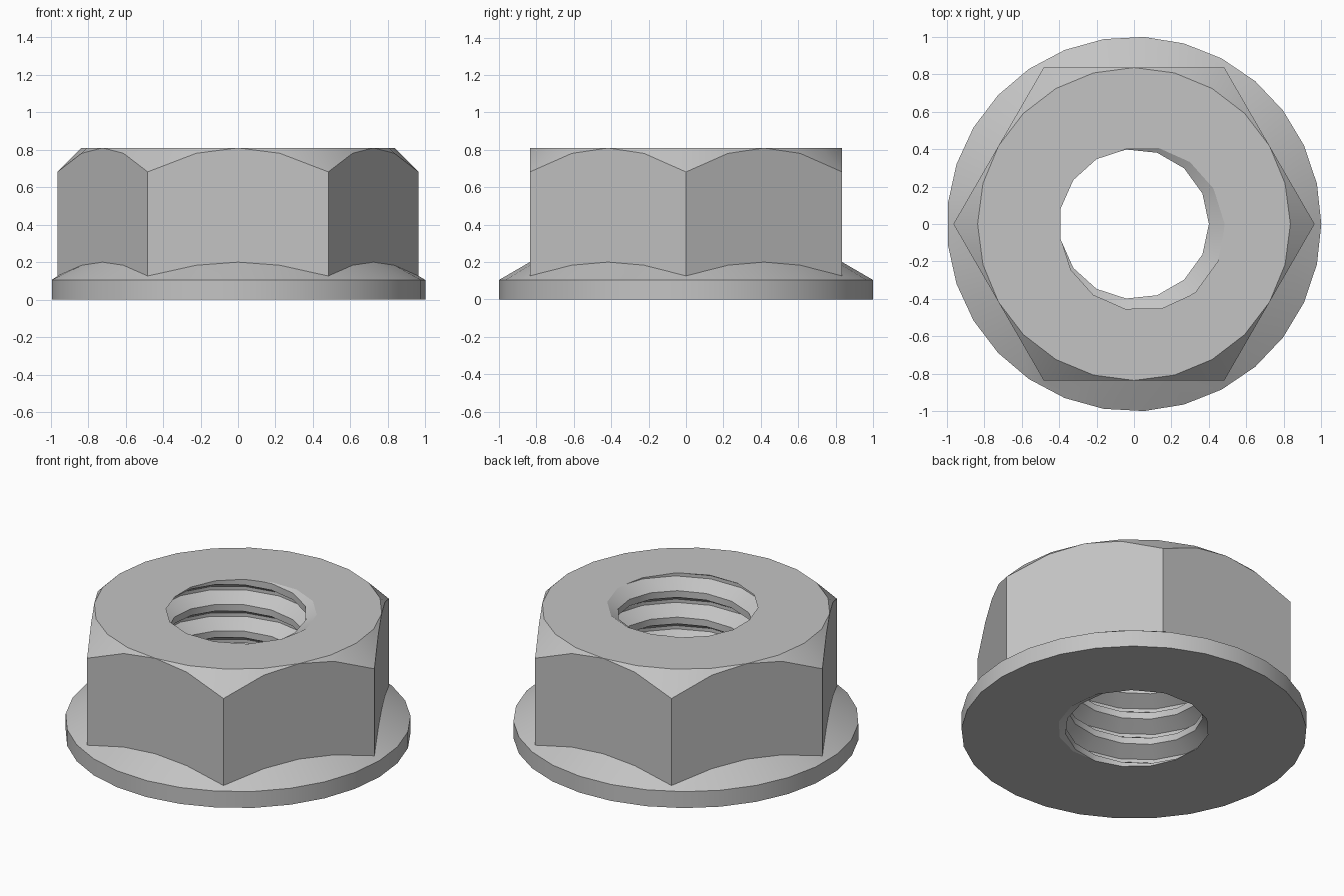
import bpy, bmesh
from math import pi, tau, cos, sin, radians

cube = bpy.data.objects.get("Cube")
if cube:
    bpy.data.objects.remove(cube)

HEIGHT, RIM = 0.81, 0.105            # nut height, flange rim height
APOTHEM, CORNER = 0.835, 0.966       # hexagon inscribed / corner radius
HEX_N, RIM_N, BORE_N = 24, 29, 15    # segments around each ring
MINOR, MAJOR, PITCH = 0.40, 0.49, 0.169

bm = bmesh.new()


def polar(r, a, z):
    return bm.verts.new((r * cos(a), r * sin(a), z))


def loop_edges(verts):
    ring = verts[1:] + verts[:1]
    return [bm.edges.get(p) or bm.edges.new(p) for p in zip(verts, ring)]


def wall(lower, upper):
    n = len(lower)
    for i in range(n):
        k = (i + 1) % n
        bm.faces.new((lower[i], lower[k], upper[k], upper[i]))


# Threaded bore: a helical strip, cut off level with both ends
# each row is (fraction of pitch, radius): flat crest, flank, flat root, flank
profile = [(-0.125, MINOR), (0.125, MINOR), (0.4375, MAJOR), (0.5625, MAJOR)]
turns = int(HEIGHT / PITCH) + 5
start = HEIGHT - PITCH * (turns - 2 + radians(150) / tau)
columns = []
for i in range(BORE_N + 1):
    a = tau * i / BORE_N
    columns.append([polar(r, a, start + PITCH * (t + f + i / BORE_N))
                    for t in range(turns) for f, r in profile])
for left, right in zip(columns, columns[1:]):
    for j in range(len(left) - 1):
        bm.faces.new((left[j], left[j + 1], right[j + 1], right[j]))
bmesh.ops.remove_doubles(bm, verts=bm.verts[:], dist=0.0005)
for z, direction in ((0, -1), (HEIGHT, 1)):
    bmesh.ops.bisect_plane(bm, geom=bm.verts[:] + bm.edges[:] + bm.faces[:],
                           dist=1e-6, plane_co=(0, 0, z),
                           plane_no=(0, 0, direction), clear_outer=True)


def bore_rim(z):
    return [e for e in bm.edges if e.is_boundary
            and all(abs(v.co.z - z) < 1e-4 for v in e.verts)]


bore_bottom, bore_top = bore_rim(0), bore_rim(HEIGHT)

# Hexagonal body: conical chamfer above, flange cone below
foot, shoulder, crown = [], [], []
for i in range(HEX_N):
    a = tau * i / HEX_N
    r = APOTHEM / cos(a % (pi / 3) - pi / 6)
    t = (r - APOTHEM) / (CORNER - APOTHEM)
    foot.append(polar(r, a, 0.2 - 0.075 * t))
    shoulder.append(polar(r, a, HEIGHT - 0.13 * t))
    # the chamfer meets the flat exactly at the middle of each side
    crown.append(shoulder[-1] if i % 4 == 2 else polar(APOTHEM, a, HEIGHT))
for i in range(HEX_N):
    k = (i + 1) % HEX_N
    bm.faces.new((foot[i], foot[k], shoulder[k], shoulder[i]))
    chamfer = dict.fromkeys((shoulder[i], shoulder[k], crown[k], crown[i]))
    bm.faces.new(list(chamfer))

# Flange rim and sloping skirt
base = [polar(1, tau * i / RIM_N, 0) for i in range(RIM_N)]
rim = [polar(1, tau * i / RIM_N, RIM) for i in range(RIM_N)]
wall(base, rim)
i = j = 0
while i < RIM_N or j < HEX_N:
    a, b = rim[i % RIM_N], foot[j % HEX_N]
    if j == HEX_N or (i < RIM_N and (i + 1) / RIM_N <= (j + 1) / HEX_N):
        i += 1
        bm.faces.new((a, rim[i % RIM_N], b))
    else:
        j += 1
        bm.faces.new((a, foot[j % HEX_N], b))

# Flat annular ends
for outer, inner, up in ((crown, bore_top, 1), (base, bore_bottom, -1)):
    bmesh.ops.triangle_fill(bm, use_beauty=True, normal=(0, 0, up),
                            edges=loop_edges(outer) + inner)
bmesh.ops.recalc_face_normals(bm, faces=bm.faces[:])

mesh = bpy.data.meshes.new("flange_nut")
bm.to_mesh(mesh)
bm.free()
nut = bpy.data.objects.new("flange_nut", mesh)
bpy.context.collection.objects.link(nut)

# Plain grey metal
colour = (0.55, 0.55, 0.55, 1)
steel = bpy.data.materials.new("grey_steel")
steel.use_nodes = True
steel.diffuse_color = colour
steel.node_tree.nodes["Principled BSDF"].inputs["Base Color"].default_value = colour
mesh.materials.append(steel)

bpy.ops.object.select_all(action='DESELECT')
nut.select_set(True)
bpy.context.view_layer.objects.active = nut
bpy.ops.object.shade_smooth_by_angle(angle=radians(28))
